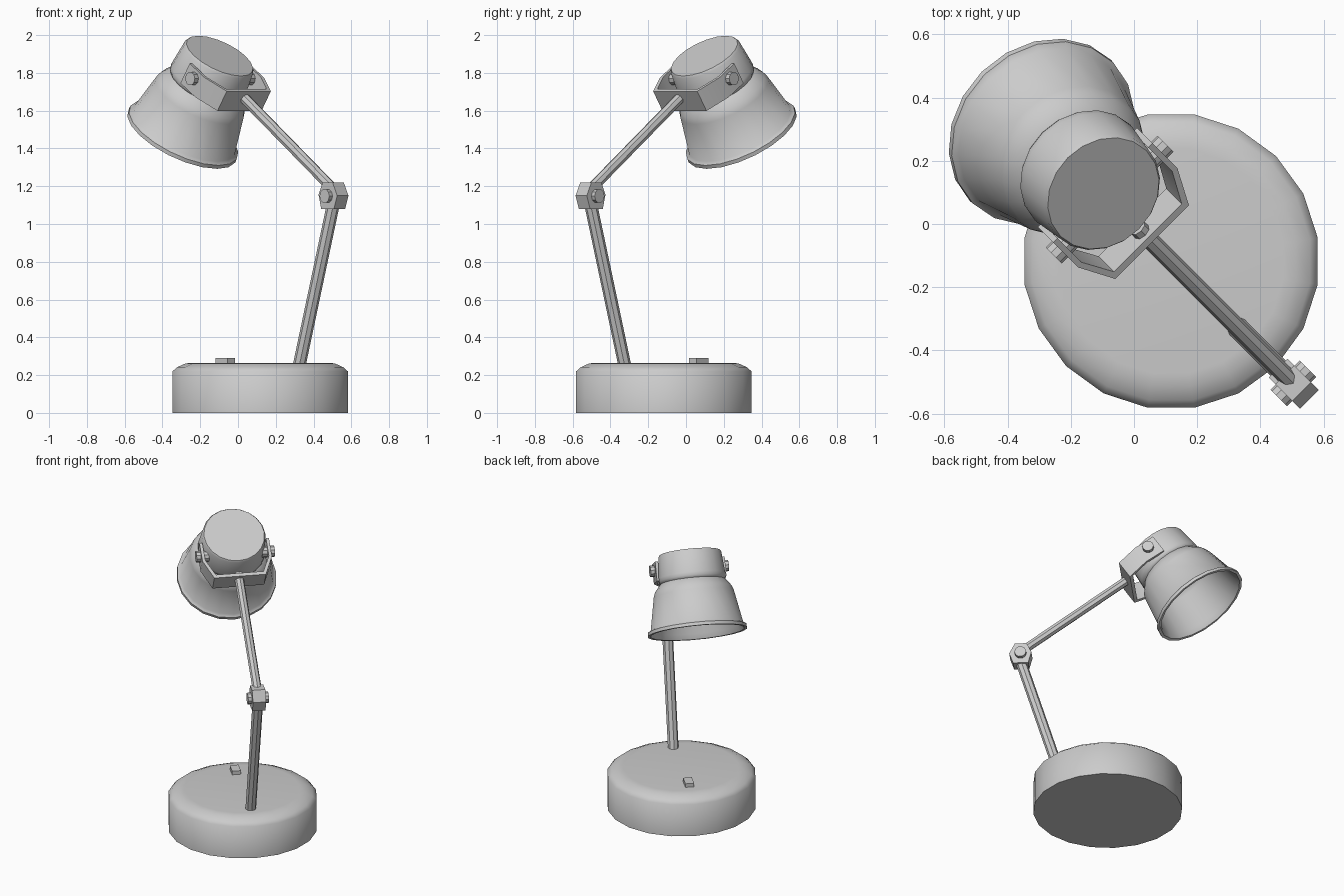
import bpy, bmesh, math
from mathutils import Matrix, Vector

if "Cube" in bpy.data.objects:
    bpy.data.objects.remove(bpy.data.objects["Cube"])

# Lamp plane: local x runs diagonally from elbow to head, local y across it
LAMP = Matrix.Rotation(math.radians(135), 4, 'Z')
TILT = math.radians(-33.7)
HEAD = LAMP @ Matrix.Translation((0.137, 0, 1.89)) @ Matrix.Rotation(TILT, 4, 'Y')


def finish(name, bm, matrix, angle=35):
    bmesh.ops.recalc_face_normals(bm, faces=bm.faces)
    me = bpy.data.meshes.new(name)
    bm.to_mesh(me)
    bm.free()
    me.shade_smooth()
    me.set_sharp_from_angle(angle=math.radians(angle))
    ob = bpy.data.objects.new(name, me)
    ob.matrix_world = matrix
    bpy.context.collection.objects.link(ob)
    return ob


def lathe(name, profile, matrix, sides=20, angle=35):
    """Revolve (radius, z) points around z; both ends are capped."""
    bm = bmesh.new()
    rings = []
    for r, z in profile:
        rings.append([bm.verts.new((r * math.cos(2 * math.pi * i / sides),
                                    r * math.sin(2 * math.pi * i / sides), z))
                      for i in range(sides)])
    for a, b in zip(rings, rings[1:]):
        for i in range(sides):
            j = (i + 1) % sides
            bm.faces.new((a[i], a[j], b[j], b[i]))
    bm.faces.new(rings[0])
    bm.faces.new(rings[-1])
    return finish(name, bm, matrix, angle)


def prism(name, outline, lo, hi, to_point, matrix):
    """Extrude a 2D outline between depths lo and hi."""
    bm = bmesh.new()
    face = bm.faces.new([bm.verts.new(to_point(a, b, lo)) for a, b in outline])
    new = bmesh.ops.extrude_face_region(bm, geom=[face])['geom']
    shift = Vector(to_point(0, 0, hi)) - Vector(to_point(0, 0, lo))
    bmesh.ops.translate(bm, vec=shift,
                        verts=[v for v in new if isinstance(v, bmesh.types.BMVert)])
    return finish(name, bm, matrix)


def rod(name, p, q, radius, matrix, sides=8):
    p, q = Vector(p), Vector(q)
    turn = (q - p).to_track_quat('Z', 'Y').to_matrix().to_4x4()
    return lathe(name, [(radius, 0), (radius, (q - p).length)],
                 matrix @ Matrix.Translation(p) @ turn, sides)


# Round base with softened top edge
lathe("base", [(0.47, 0), (0.47, 0.22), (0.445, 0.242), (0.40, 0.262), (0.36, 0.265)],
      LAMP @ Matrix.Translation((-0.166, 0, 0)), 20, 50)

# Switch on the base
prism("switch", [(0.05, -0.028), (0.14, -0.028), (0.14, 0.028), (0.05, 0.028)],
      0.25, 0.29, lambda a, b, d: (a, b, d), LAMP)

# Two straight arms
rod("lower_arm", (-0.455, 0, 0.24), (-0.718, 0, 1.12), 0.034, LAMP)
rod("upper_arm", (-0.74, 0, 1.165), (-0.015, 0, 1.69), 0.029, LAMP)

# Elbow block with a bolt through it
prism("elbow", [(-0.665, 1.08), (-0.645, 1.155), (-0.675, 1.22),
                (-0.75, 1.22), (-0.785, 1.15), (-0.76, 1.08)],
      -0.042, 0.042, lambda a, b, d: (a, d, b), LAMP)
rod("elbow_bolt", (-0.713, -0.066, 1.148), (-0.713, 0.066, 1.148), 0.037, LAMP, 10)

# Head cap, closed at the top
lathe("head_cap", [(0.192, 0), (0.2, -0.012), (0.213, -0.15), (0.214, -0.17),
                   (0.205, -0.185), (0.19, -0.195)], HEAD, 20, 45)

# Hollow flared shade with rolled lip
lathe("shade", [(0.19, -0.178), (0.207, -0.187), (0.245, -0.235), (0.256, -0.265),
                (0.296, -0.475), (0.315, -0.487), (0.316, -0.508), (0.298, -0.508),
                (0.282, -0.475), (0.242, -0.265), (0.225, -0.23), (0.18, -0.2)],
      HEAD, 20, 50)

# Yoke bracket: splayed U strip wrapping the cap
outer = [(-0.02, 0.222), (-0.155, 0.222), (-0.285, 0.165)]
inner = [(-0.262, 0.152), (-0.15, 0.203), (-0.02, 0.203)]


def mirrored(pts):
    return [(x, -y) for x, y in reversed(pts)]


prism("yoke", outer + mirrored(outer) + mirrored(inner) + inner,
      -0.16, -0.035, lambda a, b, d: (a, b, d), HEAD)

# Pivot bolts on both yoke tabs
for side, name in ((1, "left"), (-1, "right")):
    rod("pivot_bolt_" + name, (-0.09, side * 0.17, -0.085),
        (-0.09, side * 0.25, -0.085), 0.036, HEAD, 10)
